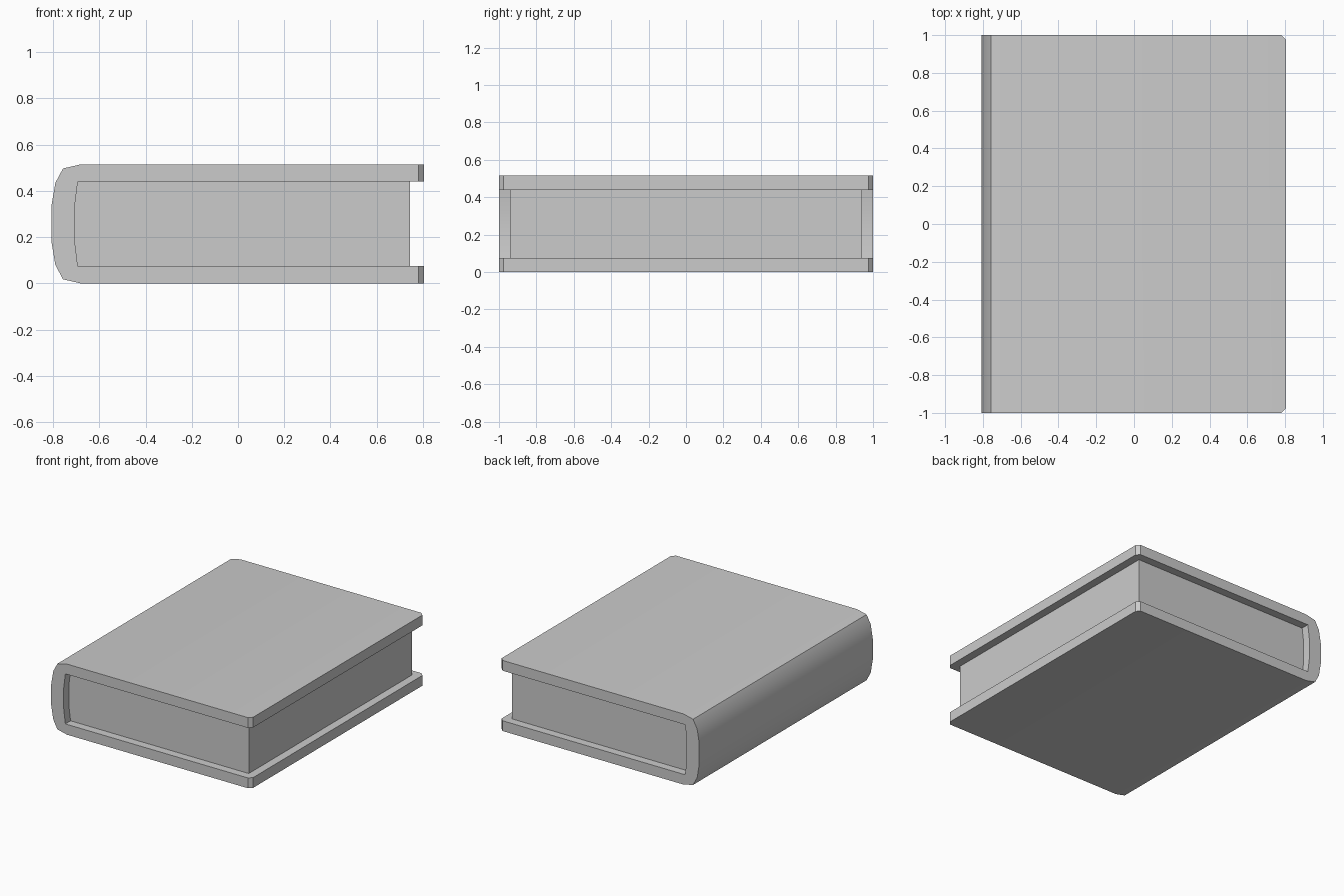
import bpy
import bmesh

cube = bpy.data.objects.get("Cube")
if cube:
    bpy.data.objects.remove(cube, do_unlink=True)

HEIGHT = 0.515

grey = bpy.data.materials.new("plain_grey")
grey.use_nodes = True
colour = (0.6, 0.6, 0.6, 1)
grey.diffuse_color = colour
grey.node_tree.nodes["Principled BSDF"].inputs["Base Color"].default_value = colour


def mirrored(points):
    """Continue an upper half profile with its reflection about mid height."""
    return points + [(x, HEIGHT - z) for x, z in reversed(points)]


def extrude_profile(name, profile, half_length, corner_x=None, chamfer=0.025):
    """Extrude an x-z profile along y, optionally chamfering upright edges at corner_x."""
    bm = bmesh.new()
    face = bm.faces.new([bm.verts.new((x, -half_length, z)) for x, z in profile])
    result = bmesh.ops.extrude_face_region(bm, geom=[face])
    moved = [g for g in result["geom"] if isinstance(g, bmesh.types.BMVert)]
    bmesh.ops.translate(bm, verts=moved, vec=(0, 2 * half_length, 0))
    bmesh.ops.recalc_face_normals(bm, faces=bm.faces)
    if corner_x is not None:
        corners = [e for e in bm.edges
                   if all(abs(v.co.x - corner_x) < 1e-4 for v in e.verts)
                   and abs(e.verts[0].co.y - e.verts[1].co.y) < 1e-4]
        bmesh.ops.bevel(bm, geom=corners, offset=chamfer, segments=1, affect='EDGES')
    mesh = bpy.data.meshes.new(name)
    bm.to_mesh(mesh)
    bm.free()
    mesh.materials.append(grey)
    obj = bpy.data.objects.new(name, mesh)
    bpy.context.collection.objects.link(obj)
    bpy.ops.object.select_all(action='DESELECT')
    obj.select_set(True)
    bpy.context.view_layer.objects.active = obj
    bpy.ops.object.shade_smooth_by_angle()
    return obj


# Curve shared by the inside of the spine and the back of the pages
inner_curve = mirrored([(-0.693, 0.44), (-0.706, 0.335)])

# Wraparound cover: two boards joined by a rounded spine
outer_curve = mirrored([(0.805, HEIGHT), (-0.68, HEIGHT), (-0.757, 0.497),
                        (-0.79, 0.435), (-0.807, 0.335)])
bottom_to_top = list(reversed(inner_curve))
cover = outer_curve + [(0.805, 0.075)] + bottom_to_top + [(0.805, 0.44)]
extrude_profile("cover", cover, 1.0, corner_x=0.805)

# Page block set in from the cover edges
pages = [(0.745, 0.44)] + inner_curve + [(0.745, 0.075)]
extrude_profile("page_block", pages, 0.94)
